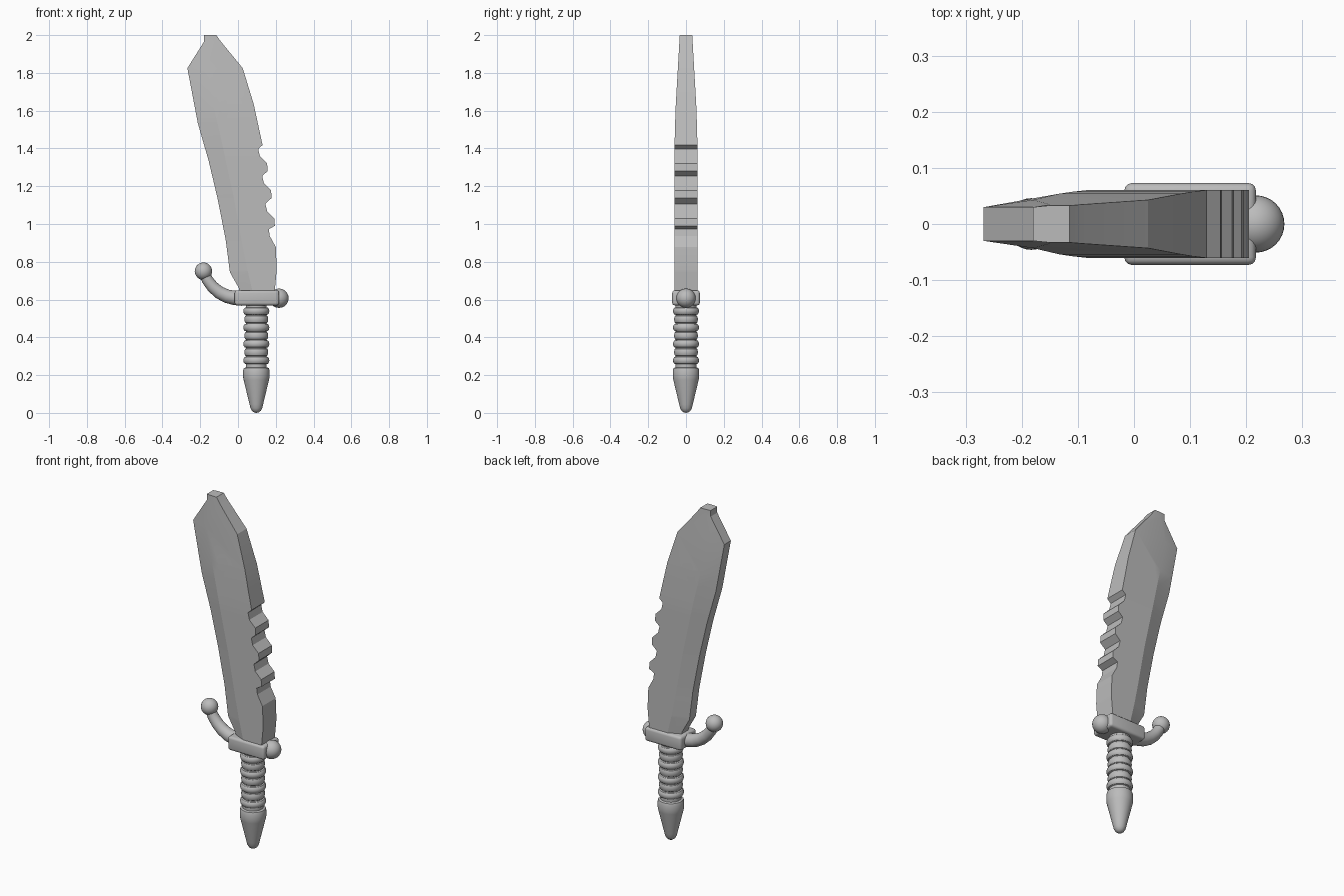
import bpy, bmesh, math
from mathutils import Vector

cube = bpy.data.objects.get("Cube")
if cube:
    bpy.data.objects.remove(cube, do_unlink=True)

GREY = (0.5, 0.5, 0.5, 1)
grey = bpy.data.materials.new("plain grey")
grey.use_nodes = True
grey.diffuse_color = GREY
grey.node_tree.nodes["Principled BSDF"].inputs["Base Color"].default_value = GREY


def finish(name, bm, angle=30):
    bmesh.ops.recalc_face_normals(bm, faces=bm.faces)
    mesh = bpy.data.meshes.new(name)
    bm.to_mesh(mesh)
    bm.free()
    ob = bpy.data.objects.new(name, mesh)
    bpy.context.collection.objects.link(ob)
    mesh.materials.append(grey)
    bpy.ops.object.select_all(action='DESELECT')
    bpy.context.view_layer.objects.active = ob
    ob.select_set(True)
    bpy.ops.object.shade_smooth_by_angle(angle=math.radians(angle))
    return ob


def lerp(points, z):
    """Value at height z on a line of (value, height) points, lowest first."""
    for (a, za), (b, zb) in zip(points, points[1:]):
        if z <= zb:
            return a + (b - a) * max(0, z - za) / (zb - za)
    return points[-1][0]


def ball(name, centre, radius):
    bm = bmesh.new()
    bmesh.ops.create_uvsphere(bm, u_segments=32, v_segments=16, radius=radius)
    bmesh.ops.translate(bm, vec=centre, verts=bm.verts)
    return finish(name, bm)


def lathe(name, profile, x, steps=32):
    bm = bmesh.new()
    verts = [bm.verts.new((x + r, 0, z)) for r, z in profile]
    edges = [bm.edges.new(p) for p in zip(verts, verts[1:])]
    bmesh.ops.spin(bm, geom=verts + edges, cent=(x, 0, 0), axis=(0, 0, 1),
                   angle=math.tau, steps=steps)
    bmesh.ops.remove_doubles(bm, verts=bm.verts, dist=0.0005)
    return finish(name, bm)


# Blade outline: cutting edge, saw-toothed spine, bevel ridge and thickness
edge = [(.01, .63), (.005, .66), (-.043, .745), (-.065, .915), (-.107, 1.13), (-.155, 1.333),
        (-.213, 1.535), (-.268, 1.825), (-.18, 1.965), (-.18, 2)]
spine = [(.193, .63), (.205, .76), (.2, .878), (.168, .937), (.163, .973)]
for tip_x, tip_z in ((.195, .99), (.178, 1.138), (.157, 1.28)):
    spine += [(tip_x, tip_z), (tip_x - .003, tip_z + .04),
              (tip_x - .041, tip_z + .078), (tip_x - .05, tip_z + .117)]
spine += [(.13, 1.418), (.083, 1.635), (.025, 1.825), (-.09, 1.965), (-.115, 2)]
ridge = [(.08, .63), (.04, .8), (-.02, 1.13), (-.1, 1.5), (-.18, 1.825), (-.15, 1.965), (-.15, 2)]
half_depth = [(.061, .63), (.061, 1.4), (.056, 1.6), (.043, 1.825), (.033, 2)]

bm = bmesh.new()
rings = []
for z in sorted({p[1] for p in edge + spine}):
    d = lerp(half_depth, z)
    e, m, s = (lerp(line, z) for line in (edge, ridge, spine))
    section = [(e, -.03), (m, -d), (s, -d), (s, d), (m, d), (e, .03)]
    rings.append([bm.verts.new((x, y, z)) for x, y in section])
for low, high in zip(rings, rings[1:]):
    for i in range(6):
        j = (i + 1) % 6
        bm.faces.new((low[i], low[j], high[j], high[i]))
bm.faces.new(rings[0])
bm.faces.new(rings[-1])
blade = finish("blade", bm, 12)

# Round hole through the blade
bm = bmesh.new()
bmesh.ops.create_cone(bm, cap_ends=True, segments=32, radius1=.041, radius2=.041, depth=.4)
for v in bm.verts:
    v.co = Vector((v.co.x - .055, v.co.z, v.co.y + 1.645))
cutter = finish("hole_cutter", bm)
cutter.hide_render = True
cutter.hide_viewport = True
cut = blade.modifiers.new("hole", 'BOOLEAN')
cut.operation = 'DIFFERENCE'
cut.solver = 'EXACT'
cut.object = cutter

# Guard block with rounded edges
bm = bmesh.new()
bmesh.ops.create_cube(bm, size=1)
for v in bm.verts:
    v.co = Vector((v.co.x * .235 + .1, v.co.y * .146, v.co.z * .08 + .609))
bmesh.ops.bevel(bm, geom=bm.edges[:], offset=.014, segments=3, profile=.5, affect='EDGES')
finish("guard", bm)
ball("guard_ball", (.217, 0, .607), .051)

# Curved arm of the guard, swept along an arc
bm = bmesh.new()
path = [(.02, .607), (-.02, .609), (-.06, .618), (-.1, .638), (-.135, .668), (-.163, .705), (-.183, .75)]
previous = None
for i, (x, z) in enumerate(path):
    a, b = path[max(i - 1, 0)], path[min(i + 1, len(path) - 1)]
    tangent = Vector((b[0] - a[0], 0, b[1] - a[1])).normalized()
    across = Vector((-tangent.z, 0, tangent.x))
    radius = .04 - .002 * i
    ring = [bm.verts.new(Vector((x, 0, z)) + radius * (across * math.cos(t) + Vector((0, math.sin(t), 0))))
            for t in (math.tau * k / 24 for k in range(24))]
    if previous:
        for k in range(24):
            n = (k + 1) % 24
            bm.faces.new((previous[k], previous[n], ring[n], ring[k]))
    else:
        bm.faces.new(ring)
    previous = ring
bm.faces.new(previous)
finish("guard_arm", bm)
ball("arm_ball", (-.183, 0, .75), .046)

# Ribbed grip: seven rounded rings, wide and narrow in turn
profile = [(.055, .22)]
for i in range(7):
    z, bulge = .278 + i * .0435, (.014 if i % 2 == 0 else .008)
    for k in range(7):
        t = math.pi * k / 6
        profile.append((.055 + bulge * math.sin(t), z - .02 * math.cos(t)))
profile.append((.055, .6))
lathe("grip", profile, .097)

# Tapered pommel with a rounded collar and tip
profile = [(0, .006), (.012, .008), (.023, .016), (.031, .03), (.036, .05), (.067, .175),
           (.07, .19), (.07, .225), (.066, .237), (.055, .241), (0, .241)]
lathe("pommel", profile, .097)
for ob in (bpy.data.objects["pommel"],):
    for v in ob.data.vertices:
        v.co.z -= .006 * max(0, 1 - v.co.z / .2)
